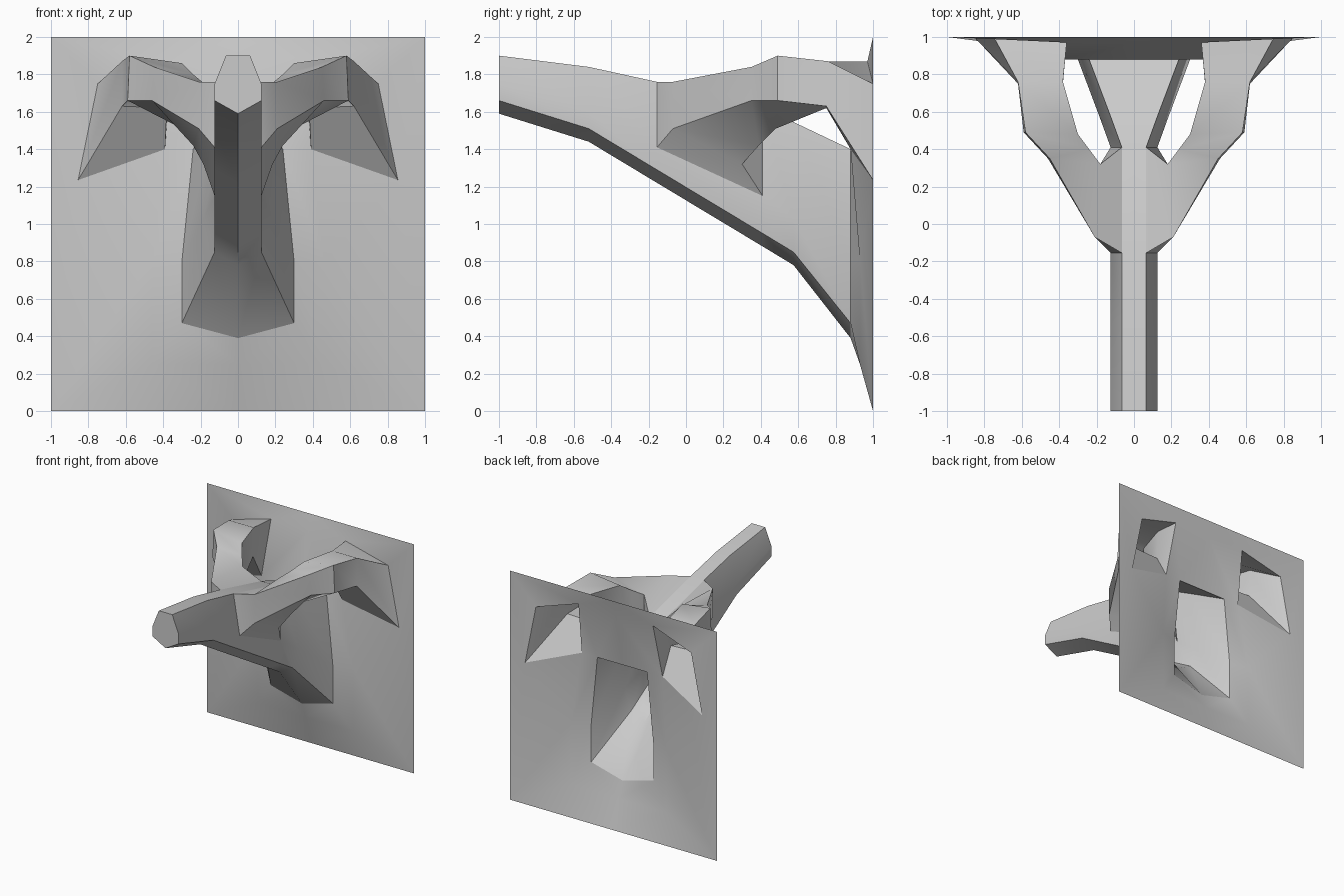
import bpy, bmesh

if "Cube" in bpy.data.objects:
    bpy.data.objects.remove(bpy.data.objects["Cube"])


def make_part(name, points, faces):
    """Right half mesh, mirrored across x, with sharp edges kept."""
    bm = bmesh.new()
    vs = [bm.verts.new(p) for p in points]
    for f in faces:
        bm.faces.new([vs[i] for i in f])
    bmesh.ops.recalc_face_normals(bm, faces=bm.faces[:])
    # The shells are open, so orient by the bulk of the faces
    mid = sum((v.co.copy() for v in bm.verts), vs[0].co * 0) / len(vs)
    if name == "wall_plate":
        flip = sum(f.normal.y * f.calc_area() for f in bm.faces) > 0
    else:
        if name == "central_beam":
            mid.x = 0
        flip = sum(f.normal.dot(f.calc_center_median() - mid) * f.calc_area()
                   for f in bm.faces) < 0
    if flip:
        bmesh.ops.reverse_faces(bm, faces=bm.faces[:])
    me = bpy.data.meshes.new(name)
    bm.to_mesh(me)
    bm.free()
    ob = bpy.data.objects.new(name, me)
    bpy.context.collection.objects.link(ob)
    m = ob.modifiers.new("mirror", 'MIRROR')
    m.use_clip = True
    bpy.context.view_layer.objects.active = ob
    bpy.ops.object.select_all(action='DESELECT')
    ob.select_set(True)
    bpy.ops.object.modifier_apply(modifier="mirror")
    bpy.ops.object.shade_smooth_by_angle(angle=0.5)
    return ob


# Central beam: y, top x z, flank x z, lower side x z, keel z
stations = [
    (-1.00, .065, 1.90, .125, 1.75, .125, 1.66, 1.59),
    (-0.52, .065, 1.84, .125, 1.60, .125, 1.51, 1.44),
    (-0.155, .065, 1.76, .125, 1.41, .125, 1.29, 1.22),
    (0.41, .065, 1.62, .125, 1.15, .125, .95, .88),
    (0.575, .125, 1.545, .185, 1.03, .125, .85, .78),
    (0.88, .24, 1.40, .30, .80, .30, .47, .39),
]
beam, faces = [], []
for y, tx, tz, ux, uz, lx, lz, kz in stations:
    beam += [(0, y, tz), (tx, y, tz), (ux, y, uz), (lx, y, lz), (0, y, kz)]
for i in range(len(stations) - 1):
    for j in range(4):
        if (i, j) != (2, 1):          # the arm opens into the beam here
            a = i * 5 + j
            faces.append((a, a + 1, a + 6, a + 5))
faces.append((0, 1, 2, 3, 4))
make_part("central_beam", beam, faces)

# Side arms: four rails sweeping from the beam to the wall
outer_top = [beam[11], (.21, -.07, 1.76), (.45, .35, 1.84),
             (.58, .49, 1.90), (.62, .76, 1.87), (.75, 1, 1.75)]
outer_low = [beam[12], (.21, -.07, 1.51), (.46, .35, 1.66),
             (.59, .49, 1.66), (.62, .75, 1.63), (.855, 1, 1.235)]
inner_low = [beam[17], (.185, .30, 1.32), (.24, .39, 1.42),
             (.30, .48, 1.51), (.38, .75, 1.62), (.39, .88, 1.40)]
inner_top = [beam[16], (.18, .32, 1.75), (.24, .40, 1.80),
             (.30, .48, 1.86), (.38, .76, 1.87), (.36, .97, 1.87)]
rails = [outer_top, outer_low, inner_low, inner_top]
pts = [r[i] for i in range(6) for r in rails]
faces = []
for i in range(5):
    for j in range(4):
        k = (j + 1) % 4
        faces.append((i * 4 + j, i * 4 + k, i * 4 + 4 + k, i * 4 + 4 + j))
make_part("side_arms", pts, faces)

# Wall plate with openings behind the beam and arms
pts = beam[25:30] + [r[5] for r in rails] + [      # 0-4 beam, 5-8 arm
    (.46, .93, .80), (.46, .93, .25), (0, .93, .25), (0, .97, 1.87),   # 9-12
    (0, 1, 2), (1, 1, 2), (1, 1, 0), (0, 1, 0)]                        # 13-16
make_part("wall_plate", pts, [
    (0, 1, 7, 8, 12), (1, 2, 9, 7), (2, 3, 10, 9), (3, 4, 11, 10),
    (12, 8, 13), (8, 14, 13), (8, 5, 14), (5, 6, 15, 14),
    (7, 9, 6), (9, 15, 6), (9, 10, 15), (10, 11, 16, 15)])
